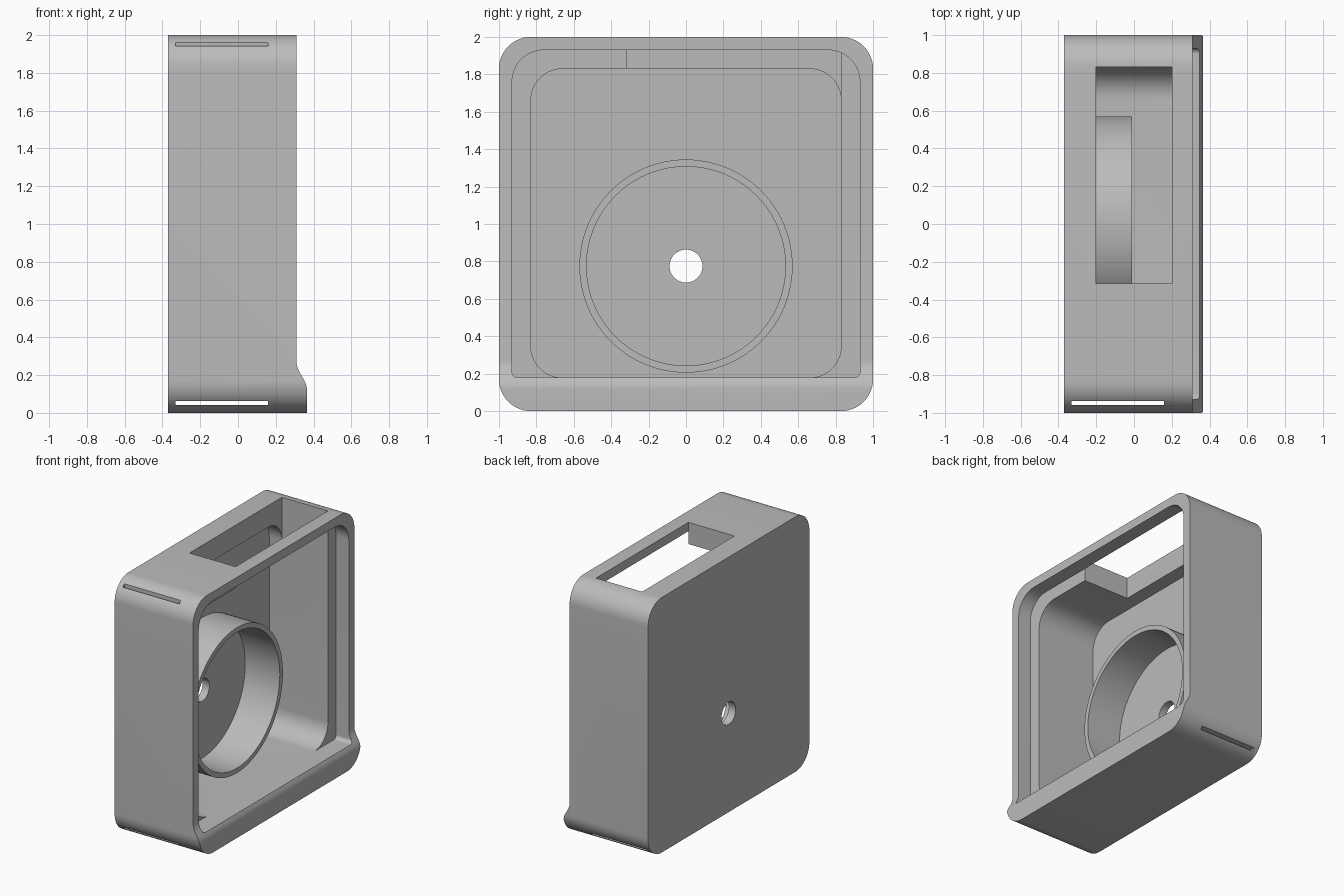
import bpy, bmesh
from math import cos, sin, pi, radians

cube = bpy.data.objects.get("Cube")
if cube:
    bpy.data.objects.remove(cube, do_unlink=True)

grey = bpy.data.materials.new("light grey plastic")
grey.use_nodes = True
GREY = (0.5, 0.5, 0.5, 1)
grey.diffuse_color = GREY
grey.node_tree.nodes["Principled BSDF"].inputs["Base Color"].default_value = GREY


def prism(name, points, lo, hi, place):
    """Extrude a flat outline from lo to hi; place maps (u, v, depth) to xyz."""
    bm = bmesh.new()
    base = bm.faces.new([bm.verts.new(place(u, v, lo)) for u, v in points])
    top = bmesh.ops.extrude_face_region(bm, geom=[base])["geom"]
    shift = [b - a for a, b in zip(place(0, 0, lo), place(0, 0, hi))]
    bmesh.ops.translate(bm, vec=shift,
                        verts=[g for g in top if isinstance(g, bmesh.types.BMVert)])
    bmesh.ops.recalc_face_normals(bm, faces=bm.faces)
    mesh = bpy.data.meshes.new(name)
    bm.to_mesh(mesh)
    bm.free()
    mesh.materials.append(grey)
    obj = bpy.data.objects.new(name, mesh)
    bpy.context.collection.objects.link(obj)
    return obj


def along_x(u, v, d):
    return (d, u, v)


def along_y(u, v, d):
    return (u, d, v)


def rounded(half, z0, z1, r_low, r_high, steps=14):
    """Rounded rectangle in the y-z plane."""
    corners = [(1, z1, -1, r_high, 0), (-1, z1, -1, r_high, 1),
               (-1, z0, 1, r_low, 2), (1, z0, 1, r_low, 3)]
    return [(side * (half - r) + r * cos(a), z + dz * r + r * sin(a))
            for side, z, dz, r, quarter in corners
            for a in [(quarter + i / steps) * pi / 2 for i in range(steps + 1)]]


def disc(radius, count=96):
    return [(radius * cos(2 * pi * i / count), 0.775 + radius * sin(2 * pi * i / count))
            for i in range(count)]


def box(name, x, y, z):
    return prism(name, [(y[0], z[0]), (y[1], z[0]), (y[1], z[1]), (y[0], z[1])],
                 x[0], x[1], along_x)


def cut(obj, cutter):
    """Subtract the cutter and discard it."""
    mod = obj.modifiers.new("cut", "BOOLEAN")
    mod.operation = "DIFFERENCE"
    mod.solver = "EXACT"
    mod.object = cutter
    bpy.context.view_layer.objects.active = obj
    bpy.ops.object.modifier_apply(modifier=mod.name)
    bpy.data.objects.remove(cutter, do_unlink=True)


BACK, FLOOR, STEP, RIM, LIP = -0.37, -0.31, 0.2, 0.31, 0.365

# Housing, with an S-curved lip left along the bottom of the open side
housing = prism("housing", rounded(1, 0, 2, 0.17, 0.17), BACK, LIP, along_x)
curve = [(RIM + (LIP - RIM) * (1 + cos(pi * i / 16)) / 2, 0.12 + 0.15 * i / 16)
         for i in range(17)]
cut(housing, prism("lip_cutter", curve + [(RIM, 2.1), (0.5, 2.1), (0.5, 0.12)],
                   -1.1, 1.1, along_y))

# Main cavity and the shallow cover recess
cut(housing, prism("cavity_cutter", rounded(0.83, 0.178, 1.83, 0.17, 0.17),
                   FLOOR, 0.5, along_x))
cut(housing, prism("recess_cutter", rounded(0.93, 0.178, 1.93, 0.03, 0.17),
                   STEP, 0.5, along_x))

# Window in the top wall
cut(housing, box("window_cutter", (-0.2, STEP), (-0.315, 0.83), (1.66, 2.1)))

# Thin strap slots: one upright, one lying along the bottom
cut(housing, box("upright_slot_cutter", (-0.33, 0.16), (-0.957, -0.937), (-0.1, 2.1)))
cut(housing, box("bottom_slot_cutter", (-0.33, 0.16), (-1.1, 1.1), (0.043, 0.063)))

# Hole in the back plate
cut(housing, prism("hole_cutter", disc(0.088), -0.5, -0.2, along_x))

# Round collar standing on the back plate
collar = prism("collar", disc(0.57), FLOOR - 0.02, -0.01, along_x)
cut(collar, prism("collar_cutter", disc(0.532), -0.5, 0.2, along_x))

for obj in (housing, collar):
    bpy.ops.object.select_all(action="DESELECT")
    obj.select_set(True)
    bpy.context.view_layer.objects.active = obj
    bpy.ops.object.shade_smooth_by_angle(angle=radians(30))
